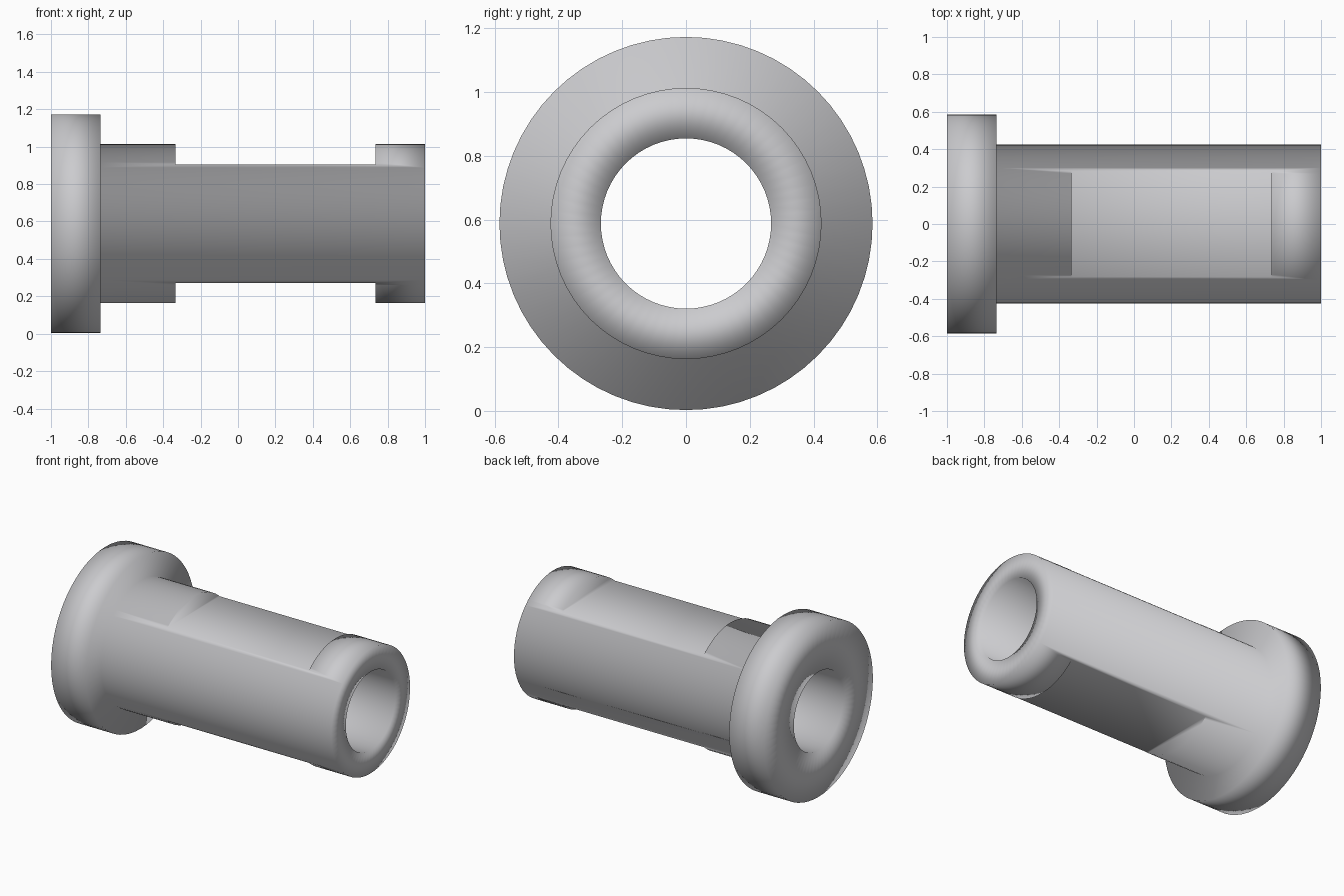
import bpy, bmesh, math
from mathutils import Vector, Matrix

if "Cube" in bpy.data.objects:
    bpy.data.objects.remove(bpy.data.objects["Cube"])

CENTRE_Z = 0.588
SIDES = 64

metal = bpy.data.materials.new("light_grey_metal")
metal.diffuse_color = (0.6, 0.6, 0.62, 1)
metal.use_nodes = True
metal.node_tree.nodes["Principled BSDF"].inputs["Base Color"].default_value = metal.diffuse_color


def revolve(name, profile):
    """Revolve a closed (x, radius) profile around the x axis."""
    bm = bmesh.new()
    verts = [bm.verts.new((x, 0, r)) for x, r in profile]
    edges = [bm.edges.new((verts[i], verts[(i + 1) % len(verts)]))
             for i in range(len(verts))]
    bmesh.ops.spin(bm, geom=verts + edges, cent=(0, 0, 0), axis=(1, 0, 0),
                   angle=math.tau, steps=SIDES, use_merge=True)
    bmesh.ops.remove_doubles(bm, verts=bm.verts, dist=1e-5)
    bmesh.ops.recalc_face_normals(bm, faces=bm.faces)
    mesh = bpy.data.meshes.new(name)
    bm.to_mesh(mesh)
    bm.free()
    obj = bpy.data.objects.new(name, mesh)
    obj.location.z = CENTRE_Z
    mesh.materials.append(metal)
    bpy.context.collection.objects.link(obj)
    return obj


# Flanged sleeve with a through bore
sleeve = revolve("flanged_sleeve", [
    (-1.0, 0.267), (-1.0, 0.585), (-0.735, 0.585),
    (-0.735, 0.425), (1.0, 0.425), (1.0, 0.267)])

# Flats milled into the top and bottom of the sleeve
FLAT, X0, X1, DEPTH = 0.317, -0.335, 0.735, 0.3
cutters = []
for side, label in ((1, "top"), (-1, "bottom")):
    bpy.ops.mesh.primitive_cube_add(
        size=1, location=((X0 + X1) / 2, 0, CENTRE_Z + side * (FLAT + DEPTH / 2)))
    cutter = bpy.context.object
    cutter.name = label + "_flat_cutter"
    cutter.scale = (X1 - X0, 1.2, DEPTH)
    cutter.hide_render = True
    cutters.append(cutter)
    mod = sleeve.modifiers.new(label + "_flat", 'BOOLEAN')
    mod.operation = 'DIFFERENCE'
    mod.solver = 'EXACT'
    mod.object = cutter

# Apply the cuts, then discard the cutters
bpy.context.view_layer.update()
cut_mesh = bpy.data.meshes.new_from_object(
    sleeve.evaluated_get(bpy.context.evaluated_depsgraph_get()))
sleeve.modifiers.clear()
sleeve.data = cut_mesh
for cutter in cutters:
    bpy.data.objects.remove(cutter)
cut_mesh.materials.clear()
cut_mesh.materials.append(metal)

# Soft shading all over
for poly in cut_mesh.polygons:
    poly.use_smooth = True
    poly.material_index = 0
